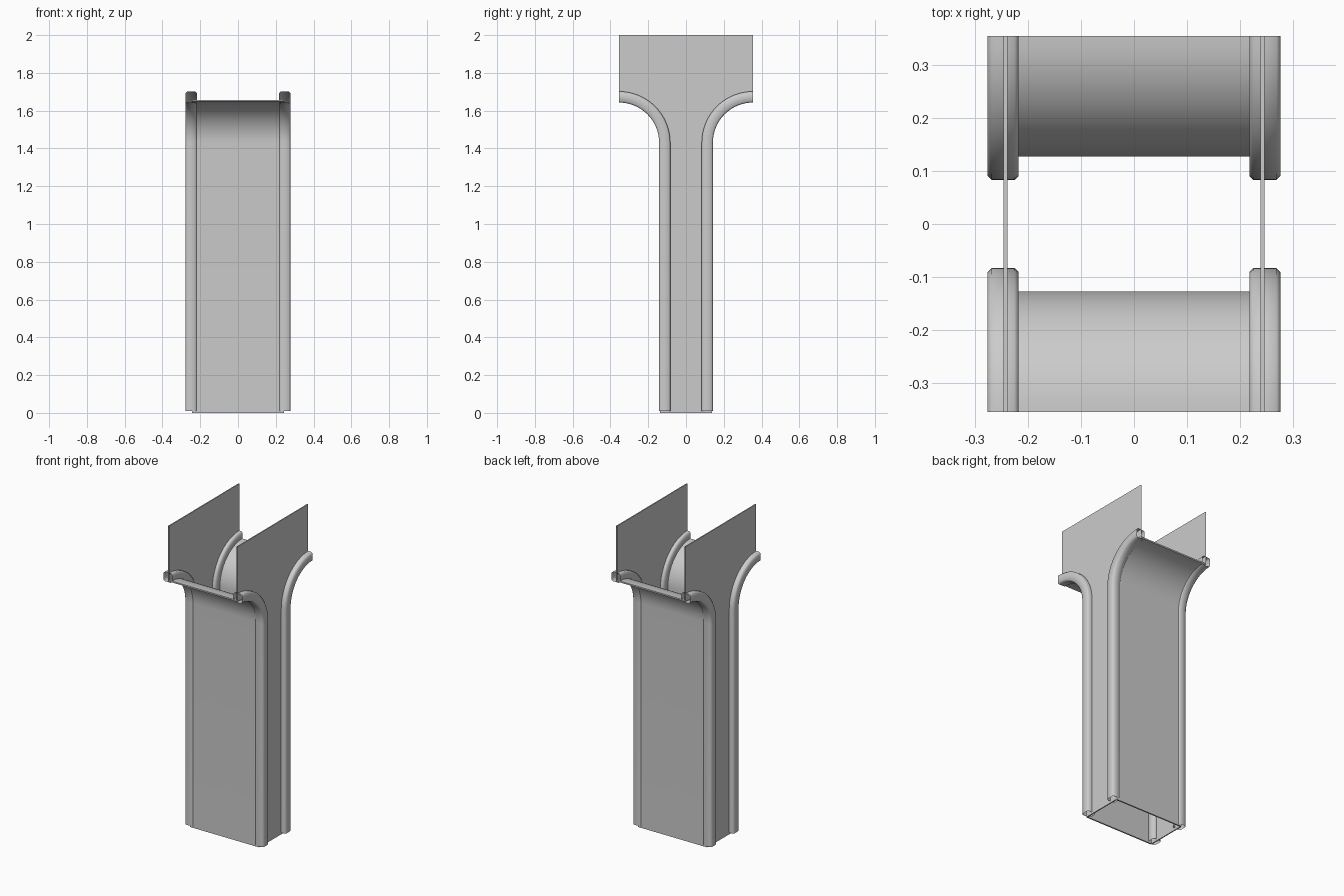
import bpy, bmesh, math

if "Cube" in bpy.data.objects:
    bpy.data.objects.remove(bpy.data.objects["Cube"])

END_Y, ARC_Z, TOP_Z = 0.355, 1.43, 2.0
STEPS = 16

grey = bpy.data.materials.new("light grey")
grey.use_nodes = True
grey.diffuse_color = (0.6, 0.6, 0.6, 1)
grey.node_tree.nodes["Principled BSDF"].inputs["Base Color"].default_value = (0.6, 0.6, 0.6, 1)


def flare(offset, base):
    """Vertical line at y = offset that curves outward to the end plane."""
    radius = END_Y - offset
    pts = [(offset, base)]
    for i in range(STEPS + 1):
        a = math.pi / 2 * i / STEPS
        pts.append((END_Y - radius * math.cos(a), ARC_Z + radius * math.sin(a)))
    return pts


def finish(name, bm, mirror):
    bmesh.ops.recalc_face_normals(bm, faces=bm.faces)
    mesh = bpy.data.meshes.new(name)
    bm.to_mesh(mesh)
    bm.free()
    mesh.materials.append(grey)
    obj = bpy.data.objects.new(name, mesh)
    bpy.context.collection.objects.link(obj)
    if any(mirror):
        mod = obj.modifiers.new("Mirror", "MIRROR")
        mod.use_axis = mirror
        mod.use_mirror_merge = False
    bpy.ops.object.select_all(action="DESELECT")
    obj.select_set(True)
    bpy.context.view_layer.objects.active = obj
    bpy.ops.object.shade_smooth_by_angle(angle=math.radians(50))
    return obj


def sweep(name, section, base, mirror, capped=False):
    """Carry a closed (x, offset) section along the flared path."""
    bm = bmesh.new()
    rails = [[bm.verts.new((x, y, z)) for y, z in flare(o, base)] for x, o in section]
    for a, b in zip(rails, rails[1:] + rails[:1]):
        for i in range(len(a) - 1):
            bm.faces.new((a[i], b[i], b[i + 1], a[i + 1]))
    if capped:
        bm.faces.new([r[0] for r in rails])
        bm.faces.new([r[-1] for r in rails])
    return finish(name, bm, mirror)


# Corner tubes: chamfered square section, open at both ends
cx, cy, half, cut = 0.2475, 0.1125, 0.0295, 0.008
inner = half - cut
corner = [(half, inner), (inner, half)]
ring = []
for sx, sy in ((1, 1), (-1, 1), (-1, -1), (1, -1)):
    pair = corner if sx * sy > 0 else corner[::-1]
    ring += [(cx + sx * u, cy + sy * v) for u, v in pair]
sweep("corner_tubes", ring, 0.01, (True, True, False))

# Front and back curved sheets
w = 0.243
sweep("curved_sheets", [(-w, 0.128), (w, 0.128), (w, 0.137), (-w, 0.137)],
      0.0, (False, True, False), capped=True)

# Side panels: two thin skins following the flare, closed along top and bottom
edge = flare(0.13, 0.0) + [(END_Y, TOP_Z)]
outline = edge + [(-y, z) for y, z in reversed(edge)]
bm = bmesh.new()
skins = [[bm.verts.new((x, y, z)) for y, z in outline] for x in (0.2395, 0.2465)]
for skin in skins:
    bm.faces.new(skin)
top = len(edge) - 1
for i, j in ((top, top + 1), (len(outline) - 1, 0)):
    bm.faces.new((skins[0][i], skins[0][j], skins[1][j], skins[1][i]))
finish("side_panels", bm, (True, False, False))
